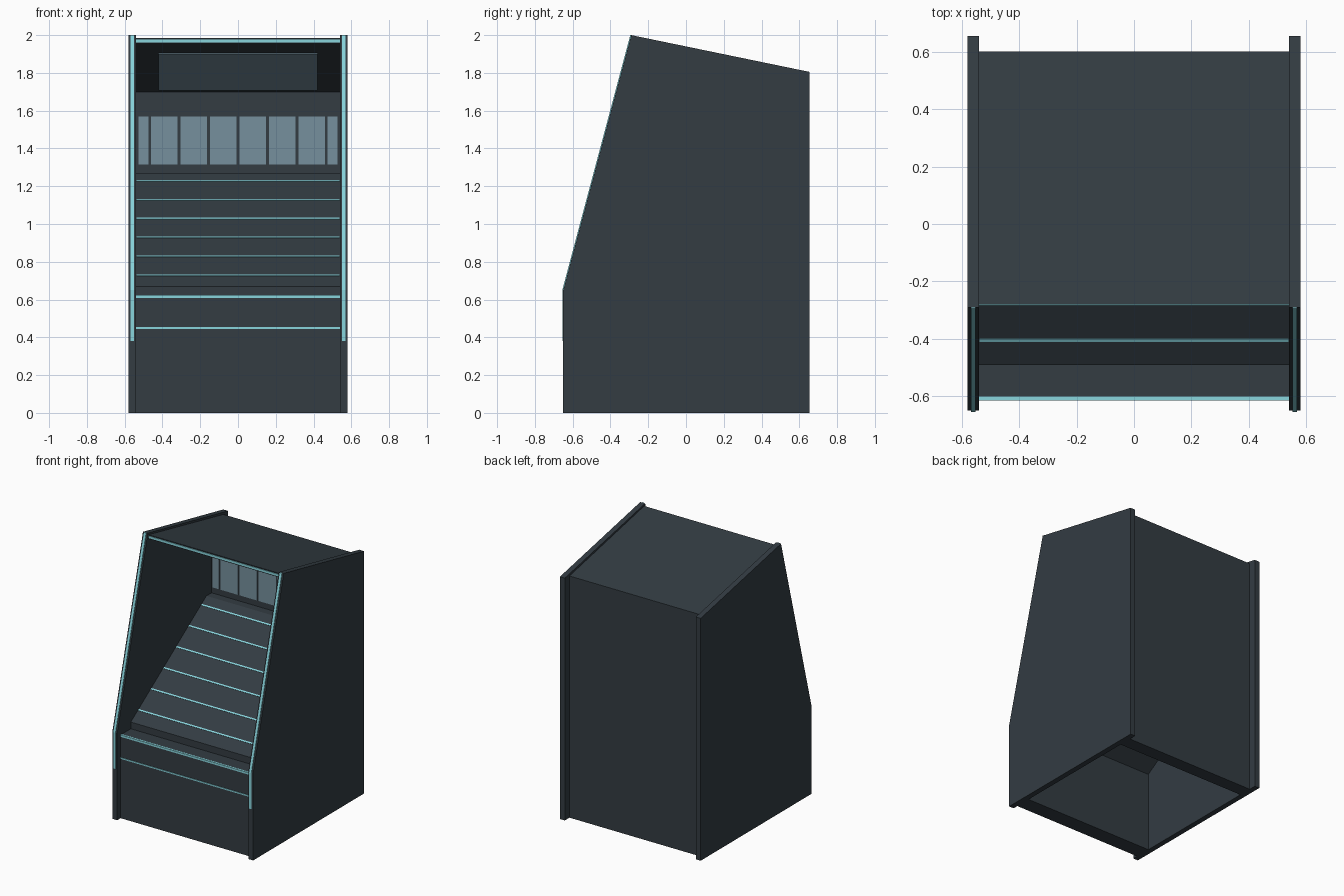
import bpy, bmesh
from mathutils import Vector

cube = bpy.data.objects.get("Cube")
if cube:
    bpy.data.objects.remove(cube, do_unlink=True)


def material(name, rgb):
    m = bpy.data.materials.new(name)
    m.use_nodes = True
    m.diffuse_color = (*rgb, 1)
    bsdf = m.node_tree.nodes["Principled BSDF"]
    bsdf.inputs["Base Color"].default_value = (*rgb, 1)
    bsdf.inputs["Roughness"].default_value = 0.7
    return m


BODY = material("dark slate", (0.033, 0.045, 0.055))
GLASS = material("pale blue glass", (0.18, 0.28, 0.34))
TRIM = material("light aqua trim", (0.25, 0.67, 0.73))


def prism(name, profile, x0, x1, mat):
    """Extrude a (y, z) outline from x0 to x1."""
    bm = bmesh.new()
    face = bm.faces.new([bm.verts.new((x0, y, z)) for y, z in profile])
    ext = bmesh.ops.extrude_face_region(bm, geom=[face])["geom"]
    moved = [v for v in ext if isinstance(v, bmesh.types.BMVert)]
    bmesh.ops.translate(bm, verts=moved, vec=(x1 - x0, 0, 0))
    bmesh.ops.recalc_face_normals(bm, faces=bm.faces)
    mesh = bpy.data.meshes.new(name)
    bm.to_mesh(mesh)
    bm.free()
    mesh.materials.append(mat)
    ob = bpy.data.objects.new(name, mesh)
    bpy.context.collection.objects.link(ob)
    return ob


def plate(name, a, b, x0, x1, mat, t=0.005):
    """Thin plate from a to b in (y, z), raised to the left of that direction."""
    a, b = Vector(a), Vector(b)
    d = (b - a).normalized()
    n = Vector((-d.y, d.x)) * t
    return prism(name, [a, b, b + n, a + n], x0, x1, mat)


W = 0.54       # half width between the side panels
OUT = 0.58     # half width over the side panels

# Side panels with light strips along their front edges
side = [(-0.65, 0), (-0.65, 0.65), (-0.29, 2), (0.655, 1.805), (0.655, 0)]
strip = [(-0.65, 0.38), (-0.65, 0.65), (-0.29, 2),
         (-0.295, 2), (-0.655, 0.65), (-0.655, 0.38)]
for label, s in (("left", 1), ("right", -1)):
    prism(label + "_side_panel", side, s * W, s * OUT, BODY)
    prism(label + "_edge_strip", strip, s * 0.551, s * 0.568, TRIM)

# Cabinet shell: front, ledge, ramp, rear wall, ceiling, roof, back, open base
ramp_low, ramp_top = Vector((-0.49, 0.67)), Vector((0.40, 1.27))
ceil_back, ceil_front = Vector((0.46, 1.70)), Vector((-0.28, 1.955))
shell = [(-0.61, 0), (-0.61, 0.62), (-0.49, 0.62), ramp_low, ramp_top,
         (0.46, 1.27), ceil_back, ceil_front, (-0.28, 1.985),
         (0.60, 1.80), (0.60, 0), (0.50, 0), (0.50, 1.22), (-0.49, 0.60), (-0.49, 0)]
prism("cabinet_shell", shell, -W, W, BODY)

# Light strips on the front and the roof lip
for name, y, z, h in (("front_upper_strip", -0.61, 0.615, 0.014),
                      ("front_lower_strip", -0.61, 0.449, 0.010),
                      ("roof_lip_strip", -0.28, 1.970, 0.016)):
    plate(name, (y, z - h / 2), (y, z + h / 2), -W, W, TRIM, 0.004)
plate("ledge_strip", (-0.61, 0.62), (-0.60, 0.62), -W, W, TRIM, 0.003)

# Step lines across the ramp
slope = ramp_top - ramp_low
for i in range(6):
    p = ramp_low + slope * ((0.055 + 0.1 * i) / slope.y)
    plate(f"ramp_line_{i + 1}", p, p + slope.normalized() * 0.011,
          -W + 0.003, W - 0.003, TRIM, 0.003)

# Row of windows on the rear wall
bars = [-0.535, -0.468, -0.312, -0.156, 0, 0.156, 0.312, 0.468, 0.535]
for i, (x0, x1) in enumerate(zip(bars, bars[1:])):
    plate(f"rear_window_{i + 1}", (0.46, 1.315), (0.46, 1.57),
          x0 + 0.007, x1 - 0.007, GLASS)

# Light panel on the sloping ceiling, edged along its front
rise = ceil_front - ceil_back
panel_a, panel_b = ceil_back + rise * 0.05, ceil_back + rise * 0.80
plate("ceiling_light_panel", panel_a, panel_b, -0.42, 0.42, GLASS)
